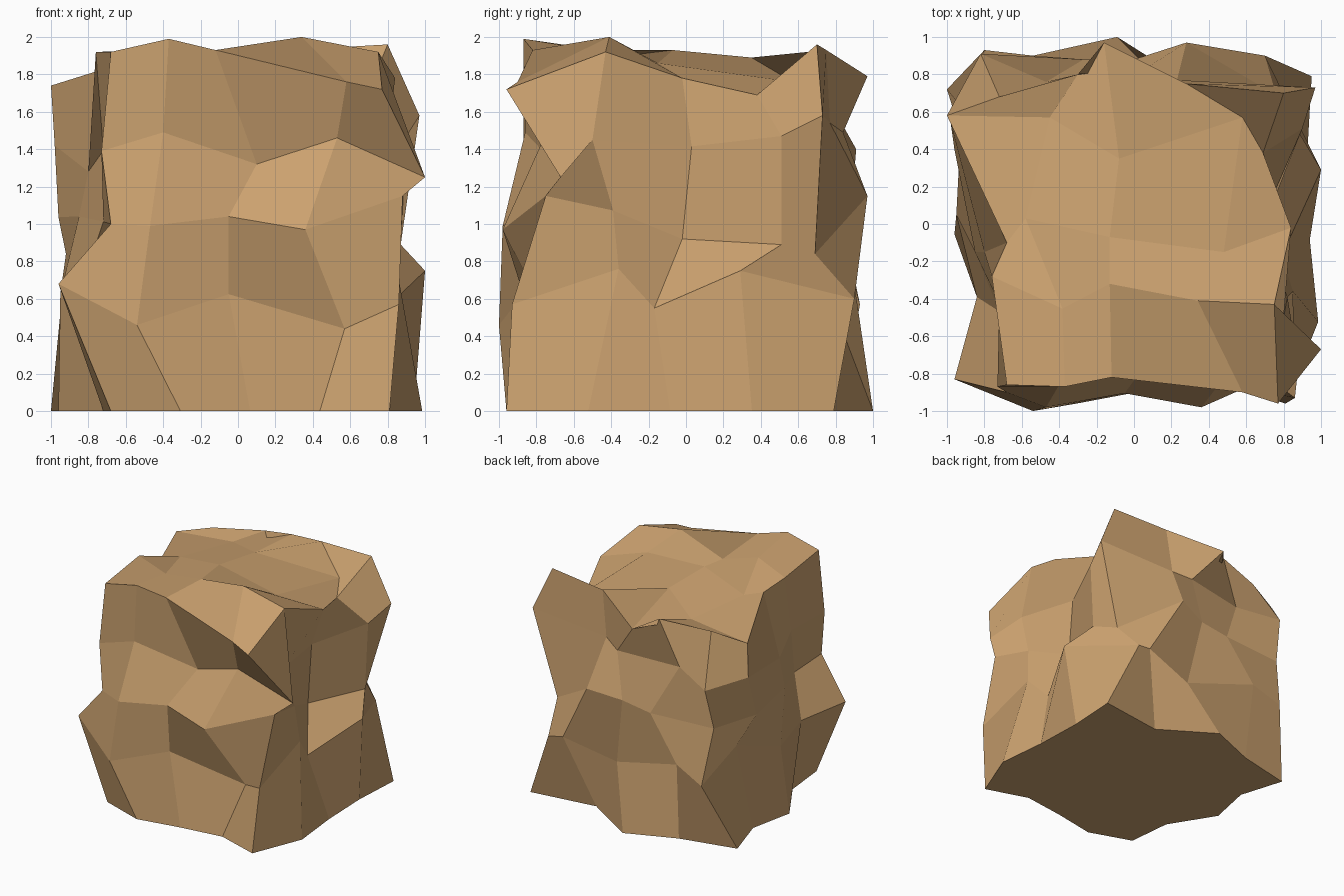
import bpy, bmesh

stone = bpy.data.materials.new("tan stone")
stone.diffuse_color = (0.60, 0.36, 0.16, 1)

# Cross-sections: four corners (front left, front right, back right, back left),
# then the three points between them on each side: either how far the point
# stands out, or a full position where a facet is clearly shifted
SECTIONS = [
    ([(-.68, -.83), (.81, -.96), (.95, .79), (-1, .72)],
     [(-.96, -.89, -.84), (.985, .94, .925), ((.37, .71), (-.09, 1), .83), (-.88, -.96, -.72)]),
    ([(-.96, -.83, .68), (.86, -.93, .57), (.70, .90, .60), (-.80, .93, .57)],
     [((-.54, -1, .46), -.87, (.57, -.71, .44)),
      ((.85, -.36, .76), (.79, -.17, .55), (1, .29, .75)),
      ((.57, .885, .62), (.10, .81, .50), (-.54, .90, .68)), ((-.92, .62, .84), -.95, -.84)]),
    ([(-.68, -.90, 1.0), (.88, -.75, 1.15), (.76, .69, .84), (-.85, .83, 1.05)],
     [((-.47, -.98, .99), (-.05, -.905, 1.04), (.36, -.98, .97)),
      (.82, (.69, -.02, .92), (.87, .51, .89)),
      ((.28, .97, 1.15), (0, .88, 1.09), (-.27, .88, 1.05)), (-.96, (-.85, -.15, 1.04), -.72)]),
    ([(-.73, -.87, 1.39), (1, -.67, 1.25), (.97, .73, 1.58), (-.82, .91, 1.40)],
     [((-.40, -.86, 1.49), (.10, -.70, 1.32), (.53, -.76, 1.46)),
      ((.80, -.50, 1.45), .69, (.90, .51, 1.47)),
      ((.23, .77, 1.54), .84, (-.47, .76, 1.46)), ((-.98, .54, 1.42), (-.80, -.15, 1.28), -.72)]),
]

# Outline of the top edge, same order round the block
RIM = [(-.68, -.86, 1.92), (-.37, -.87, 1.99), (-.12, -.82, 1.93), (.58, -.90, 1.76),
       (.77, -.96, 1.72), (.75, -.43, 1.92), (.84, -.02, 1.78), (.69, .38, 1.69),
       (.80, .70, 1.96), (.28, .75, 1.93), (-.16, .97, 1.79), (-.30, .80, 1.85),
       (-.72, .68, 1.81), (-1, .58, 1.74), (-.68, -.10, 1.84), (-.76, -.28, 1.92)]

# Inside of the top, front row to back row: a height or a full position
TOP = [(1.93, (-.13, -.32, 1.90), (.34, -.41, 2.0)),
       ((-.58, .03, 1.84), (-.13, -.07, 1.93), (.48, -.15, 1.86)),
       ((-.45, .57, 1.80), (-.08, .35, 1.89), (.58, .57, 1.76))]


def lerp(a, b, t):
    return a + (b - a) * t


def section_points(corners, sides):
    corners = [(*p, 0)[:3] for p in corners]
    pts = []
    for s in range(4):
        a, b = corners[s], corners[(s + 1) % 4]
        pts.append(a)
        for k, d in enumerate(sides[s]):
            if isinstance(d, tuple):
                p = (*d, 0)[:3]
            else:
                p = [lerp(a[i], b[i], (k + 1) / 4) for i in range(3)]
                p[1 if s % 2 == 0 else 0] = d
            pts.append(p)
    return pts


bm = bmesh.new()
rings = [[bm.verts.new(p) for p in section_points(*s)] for s in SECTIONS]
rim = [bm.verts.new(p) for p in RIM]
rings.append(rim)

# Sides and flat base
for low, high in zip(rings, rings[1:]):
    for i in range(16):
        j = (i + 1) % 16
        bm.faces.new((low[i], low[j], high[j], high[i]))
bm.faces.new(rings[0][::-1])

# Top: a 4 x 4 patch stretched between the rim points
grid = [[None] * 5 for _ in range(5)]
for k in range(5):
    grid[0][k] = rim[k]
    grid[k][4] = rim[4 + k]
    grid[4][k] = rim[12 - k]
    grid[k][0] = rim[(16 - k) % 16]
for r in range(1, 4):
    for c in range(1, 4):
        p = TOP[r - 1][c - 1]
        if not isinstance(p, tuple):
            p = (lerp(grid[r][0].co.x, grid[r][4].co.x, c / 4),
                 lerp(grid[0][c].co.y, grid[4][c].co.y, r / 4), p)
        grid[r][c] = bm.verts.new(p)
for r in range(4):
    for c in range(4):
        bm.faces.new((grid[r][c], grid[r][c + 1], grid[r + 1][c + 1], grid[r + 1][c]))

bmesh.ops.recalc_face_normals(bm, faces=bm.faces)
mesh = bpy.data.meshes.new("rock_block")
bm.to_mesh(mesh)
bm.free()
mesh.materials.append(stone)
rock = bpy.data.objects.new("rock_block", mesh)
bpy.context.collection.objects.link(rock)
